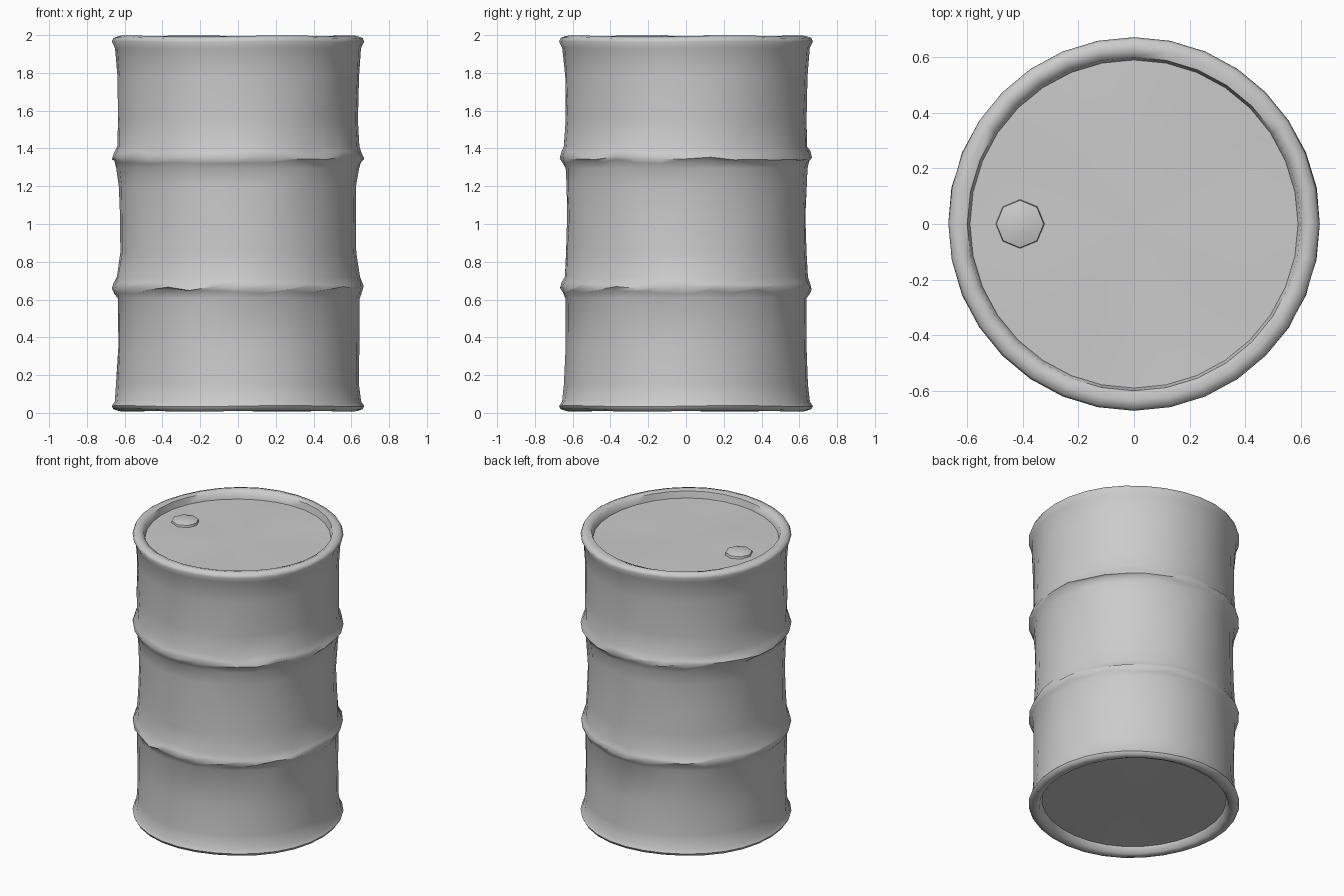
import bpy, bmesh, math, random

if "Cube" in bpy.data.objects:
    bpy.data.objects.remove(bpy.data.objects["Cube"])

random.seed(4)
SIDES = 32


def lathe(name, profile, sides, warp=None, centre=(0, 0)):
    """Revolve (radius, z) points around z; radius 0 closes to a pole."""
    bm = bmesh.new()
    rings = []
    for r, z in profile:
        if r == 0:
            rings.append([bm.verts.new((centre[0], centre[1], z))])
            continue
        ring = []
        for i in range(sides):
            a = 2 * math.pi * i / sides
            rr, zz = warp(r, z, a) if warp else (r, z)
            ring.append(bm.verts.new((centre[0] + rr * math.cos(a),
                                      centre[1] + rr * math.sin(a), zz)))
        rings.append(ring)
    for lo, hi in zip(rings, rings[1:]):
        for i in range(sides):
            j = (i + 1) % sides
            quad = [lo[i % len(lo)], lo[j % len(lo)], hi[j % len(hi)], hi[i % len(hi)]]
            bm.faces.new(list(dict.fromkeys(quad)))
    bmesh.ops.recalc_face_normals(bm, faces=bm.faces)
    mesh = bpy.data.meshes.new(name)
    bm.to_mesh(mesh)
    bm.free()
    obj = bpy.data.objects.new(name, mesh)
    bpy.context.collection.objects.link(obj)
    bpy.ops.object.select_all(action='DESELECT')
    obj.select_set(True)
    bpy.context.view_layer.objects.active = obj
    bpy.ops.object.shade_smooth_by_angle(angle=math.radians(60))
    return obj


# Gentle dents in the walls, slight wobble along the hoops and rims
def dents(r, z, a):
    if r < 0.62:
        return r, z + 0.004 * math.sin(3 * a + 8 * r)
    wall = r < 0.65 and 0.1 < z < 1.9
    if wall:
        r += random.uniform(-0.007, 0.003)
        if 0.8 < z < 1.25:
            r -= 0.010 * math.cos(a) ** 2
    elif 0.1 < z < 1.9:
        z += random.uniform(-0.012, 0.012)
        r += random.uniform(-0.003, 0.003)
    else:
        r += 0.004 * math.sin(a) ** 2
        z += 0.003 * math.sin(4 * a)
    return r, z


def hoop(z):
    return [(0.642, z - 0.055), (0.655, z - 0.02), (0.668, z),
            (0.658, z + 0.025), (0.645, z + 0.06)]


# Drum shell: recessed base, rolled rims, two hoops, recessed lid
profile = ([(0, 0.06), (0.35, 0.06), (0.585, 0.06), (0.60, 0.02), (0.63, 0.01),
            (0.66, 0.02), (0.668, 0.036), (0.652, 0.06), (0.645, 0.15), (0.64, 0.35)]
           + hoop(0.66) + [(0.639, 0.85), (0.636, 1.04), (0.638, 1.2)]
           + hoop(1.35) + [(0.641, 1.55), (0.643, 1.78), (0.651, 1.93),
            (0.668, 1.965), (0.66, 1.985), (0.63, 1.995), (0.60, 1.985),
            (0.59, 1.94), (0.35, 1.94), (0, 1.94)])
lathe("drum_shell", profile, SIDES, dents)

# Bung cap on the lid
lathe("bung_cap", [(0.09, 1.93), (0.085, 1.955), (0.05, 1.965), (0, 1.968)],
      8, centre=(-0.41, 0))
